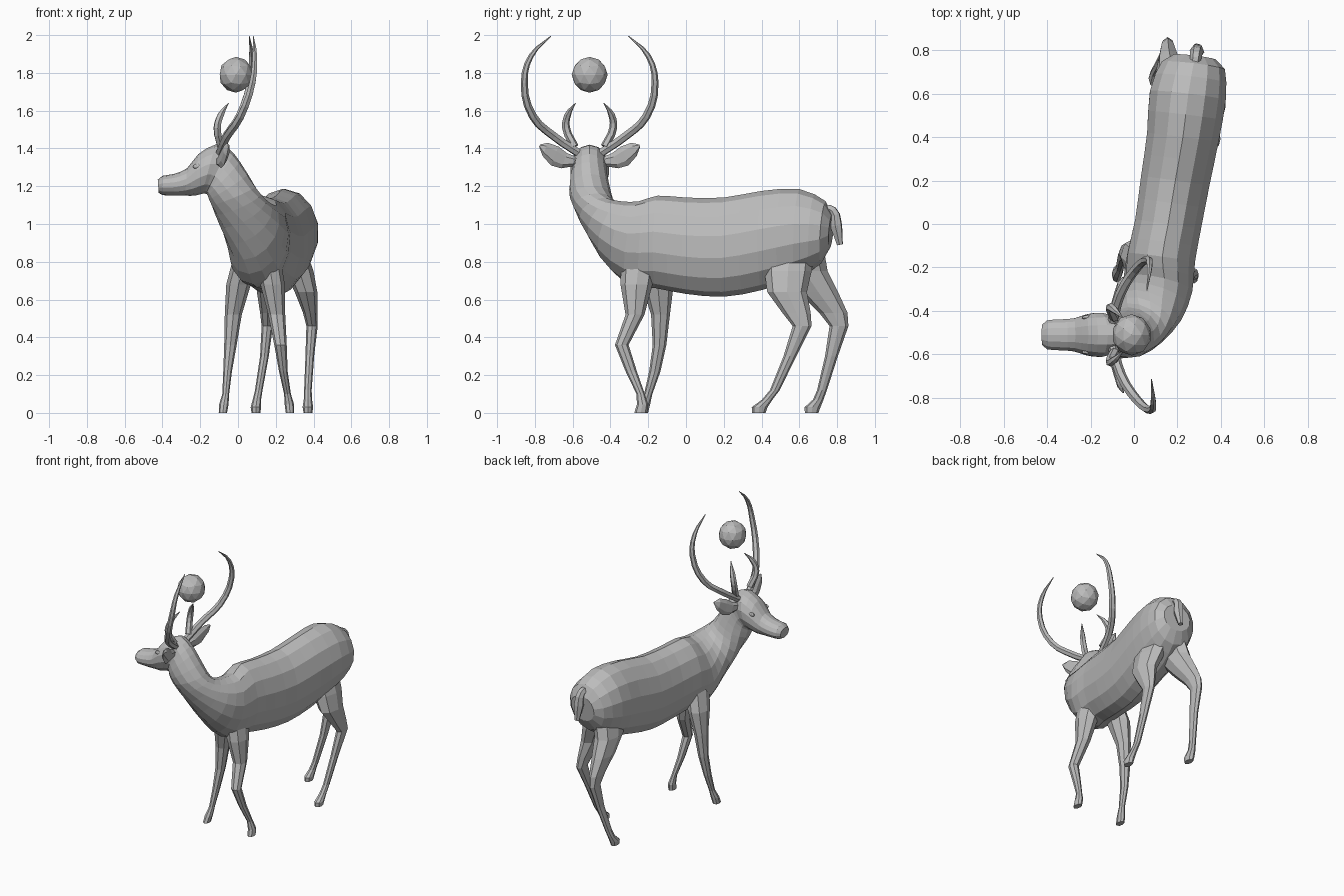
import bpy
import bmesh
from math import cos, sin, pi, radians
from mathutils import Vector

cube = bpy.data.objects.get("Cube")
if cube:
    bpy.data.objects.remove(cube, do_unlink=True)

GREY = (0.5, 0.5, 0.5, 1.0)
grey = bpy.data.materials.new("plain_grey")
grey.use_nodes = True
grey.diffuse_color = GREY
grey.node_tree.nodes["Principled BSDF"].inputs["Base Color"].default_value = GREY

HEAD_Y = -0.51   # centre line of the turned head


def add_object(name, mesh):
    mesh.materials.clear()
    mesh.materials.append(grey)
    obj = bpy.data.objects.new(name, mesh)
    bpy.context.collection.objects.link(obj)
    return obj


def mesh_from_bmesh(name, bm):
    bmesh.ops.recalc_face_normals(bm, faces=bm.faces)
    mesh = bpy.data.meshes.new(name)
    bm.to_mesh(mesh)
    bm.free()
    return add_object(name, mesh)


def ring(centre, across, along, sides):
    """Elliptical cross-section spanned by two half-axis vectors."""
    steps = [2 * pi * i / sides for i in range(sides)]
    return [centre + across * sin(a) + along * cos(a) for a in steps]


def refine(rings):
    """Insert a smoothly interpolated ring between inner neighbours."""
    result = rings[:2]
    for a, b, c, d in zip(rings, rings[1:], rings[2:], rings[3:]):
        middle = [(9 * (q + r) - p - s) / 16 for p, q, r, s in zip(a, b, c, d)]
        result += [middle, c]
    return result + rings[-1:]


def loft(name, rings):
    """Skin a row of equal-sized rings and close both ends."""
    bm = bmesh.new()
    rows = [[bm.verts.new(p) for p in points] for points in rings]
    count = len(rows[0])
    for low, high in zip(rows, rows[1:]):
        for i in range(count):
            j = (i + 1) % count
            bm.faces.new((low[i], low[j], high[j], high[i]))
    bm.faces.new(rows[0])
    bm.faces.new(rows[-1])
    return mesh_from_bmesh(name, bm)


def ball(name, radius, scale, place):
    """Faceted ball, optionally squashed."""
    bm = bmesh.new()
    bmesh.ops.create_icosphere(bm, subdivisions=2, radius=radius)
    bmesh.ops.scale(bm, vec=scale, verts=bm.verts)
    bmesh.ops.translate(bm, vec=place, verts=bm.verts)
    return mesh_from_bmesh(name, bm)


def spine_ring(top, bottom, half_width, yaw):
    """Cross-section between a back point and a belly point."""
    top, bottom = Vector(top), Vector(bottom)
    side = Vector((cos(radians(yaw)), -sin(radians(yaw)), 0))
    return ring((top + bottom) / 2, side * half_width, (top - bottom) / 2, 14)


def tube(name, points, radius, taper):
    """Smoothly bent, tapering tube."""
    curve = bpy.data.curves.new(name + "_path", "CURVE")
    curve.dimensions = "3D"
    curve.bevel_depth = radius
    curve.bevel_resolution = 1
    curve.resolution_u = 3
    curve.use_fill_caps = True
    spline = curve.splines.new("BEZIER")
    spline.bezier_points.add(len(points) - 1)
    for knot, point, scale in zip(spline.bezier_points, points, taper):
        knot.co = point
        knot.radius = scale
        knot.handle_left_type = knot.handle_right_type = "AUTO"
    helper = bpy.data.objects.new(name + "_path", curve)
    bpy.context.collection.objects.link(helper)
    graph = bpy.context.evaluated_depsgraph_get()
    mesh = bpy.data.meshes.new_from_object(helper.evaluated_get(graph))
    bpy.data.objects.remove(helper, do_unlink=True)
    mesh.name = name
    for face in mesh.polygons:
        face.use_smooth = False
    return add_object(name, mesh)


# Torso and neck: back point, belly point, half width, heading
torso = [
    ((.28, .775, 1.05), (.28, .76, .87), .1, 7),
    ((.275, .74, 1.12), (.27, .715, .79), .15, 7),
    ((.25, .6, 1.185), (.245, .58, .71), .18, 7),
    ((.225, .4, 1.175), (.225, .4, .65), .17, 7),
    ((.19, .2, 1.14), (.19, .2, .615), .163, 8),
    ((.157, 0, 1.14), (.157, 0, .63), .157, 8),
    ((.13, -.15, 1.15), (.12, -.16, .66), .16, 8),
    ((.14, -.25, 1.12), (.08, -.31, .68), .16, 14),
    ((.13, -.34, 1.12), (.03, -.43, .81), .147, 28),
    ((.12, -.43, 1.14), (-.07, -.5, .98), .123, 50),
    ((.09, -.49, 1.2), (-.14, -.52, 1.1), .113, 75),
    ((.01, -.51, 1.33), (-.16, -.52, 1.15), .1, 87),
]
# Head running towards the muzzle: top x, top z, chin x, chin z, half width
head = [
    (-.05, 1.4, -.17, 1.16, .09),
    (-.12, 1.42, -.19, 1.16, .104),
    (-.21, 1.37, -.23, 1.15, .096),
    (-.27, 1.295, -.28, 1.15, .078),
    (-.34, 1.265, -.34, 1.15, .073),
    (-.4, 1.255, -.4, 1.153, .068),
    (-.425, 1.235, -.42, 1.165, .048),
]
sections = [spine_ring(*row) for row in torso]
sections += [spine_ring((tx, HEAD_Y, tz), (bx, HEAD_Y, bz), w, 90)
             for tx, tz, bx, bz, w in head]
loft("body_and_head", refine(sections))

# Legs: centre line plus shared thickness (x, y) from hip to hoof
hind_size = [(.075, .14), (.075, .125), (.06, .105), (.038, .075), (.03, .05),
             (.023, .034), (.02, .026), (.022, .028), (.028, .042), (.023, .036)]
fore_size = [(.065, .1), (.065, .085), (.045, .05), (.033, .036), (.023, .03),
             (.018, .022), (.025, .03), (.022, .034)]
leg_paths = {
    "left_hind_leg": (hind_size, [
        (.265, .55, .92), (.325, .54, .75), (.36, .535, .64), (.382, .585, .53),
        (.392, .615, .46), (.38, .55, .3), (.37, .47, .12), (.37, .43, .07),
        (.37, .39, .03), (.37, .385, 0)]),
    "right_hind_leg": (hind_size, [
        (.21, .58, .92), (.17, .625, .75), (.16, .7, .64), (.155, .78, .53),
        (.155, .81, .46), (.14, .77, .3), (.11, .72, .12), (.1, .7, .07),
        (.095, .67, .03), (.095, .665, 0)]),
    "left_front_leg": (fore_size, [
        (.15, -.24, .88), (.183, -.262, .68), (.205, -.27, .52), (.225, -.34, .36),
        (.24, -.29, .22), (.262, -.24, .1), (.272, -.23, .045), (.275, -.24, 0)]),
    "right_front_leg": (fore_size, [
        (.055, -.2, .88), (.003, -.15, .68), (-.025, -.135, .52), (-.04, -.14, .36),
        (-.055, -.165, .22), (-.065, -.2, .1), (-.075, -.22, .045), (-.08, -.235, 0)]),
}
for name, (sizes, path) in leg_paths.items():
    loft(name, [ring(Vector(p), Vector((rx, 0, 0)), Vector((0, ry, 0)), 8)
                for p, (rx, ry) in zip(path, sizes)])

# Tail curling out and down
tube("tail", [(.28, .73, 1.08), (.285, .775, 1.07), (.29, .795, .99), (.29, .815, .89)],
     .034, [.7, .8, 1, .5])

# Paired head parts: offsets are measured outwards from the head centre line
beam = [(-.1, .05, 1.37), (-.06, .19, 1.465), (.01, .3, 1.57), (.07, .346, 1.75),
        (.08, .31, 1.89), (.07, .205, 1.995)]
tine = [(-.09, .08, 1.41), (-.11, .125, 1.51), (-.09, .115, 1.58), (-.05, .075, 1.64)]
ear = [(-.1, .08, 1.33, .025), (-.09, .135, 1.335, .04), (-.075, .185, 1.36, .05),
       (-.06, .235, 1.395, .035), (-.05, .265, 1.415, .006)]
for label, side in (("left", -1), ("right", 1)):
    def out(x, offset, z):
        return Vector((x, HEAD_Y + side * offset, z))

    lean = -.015 * side
    tube(label + "_antler", [out(x + lean * (z - 1.3), y, z) for x, y, z in beam],
         .023, [1, 1, .95, .8, .6, .1])
    tube(label + "_brow_tine", [out(*p) for p in tine], .022, [1, .95, .8, .1])
    loft(label + "_ear", [ring(out(x, y, z), Vector((.018 if w > .01 else .004, 0, 0)),
                               Vector((0, -side * .4 * w, w)), 6) for x, y, z, w in ear])
    ball(label + "_eye", .02, (1.3, .5, .7), out(-.215, .08, 1.305))

# Faceted orb floating between the antlers
ball("floating_orb", .095, (.95, 1, 1), Vector((-.011, HEAD_Y, 1.79)))
